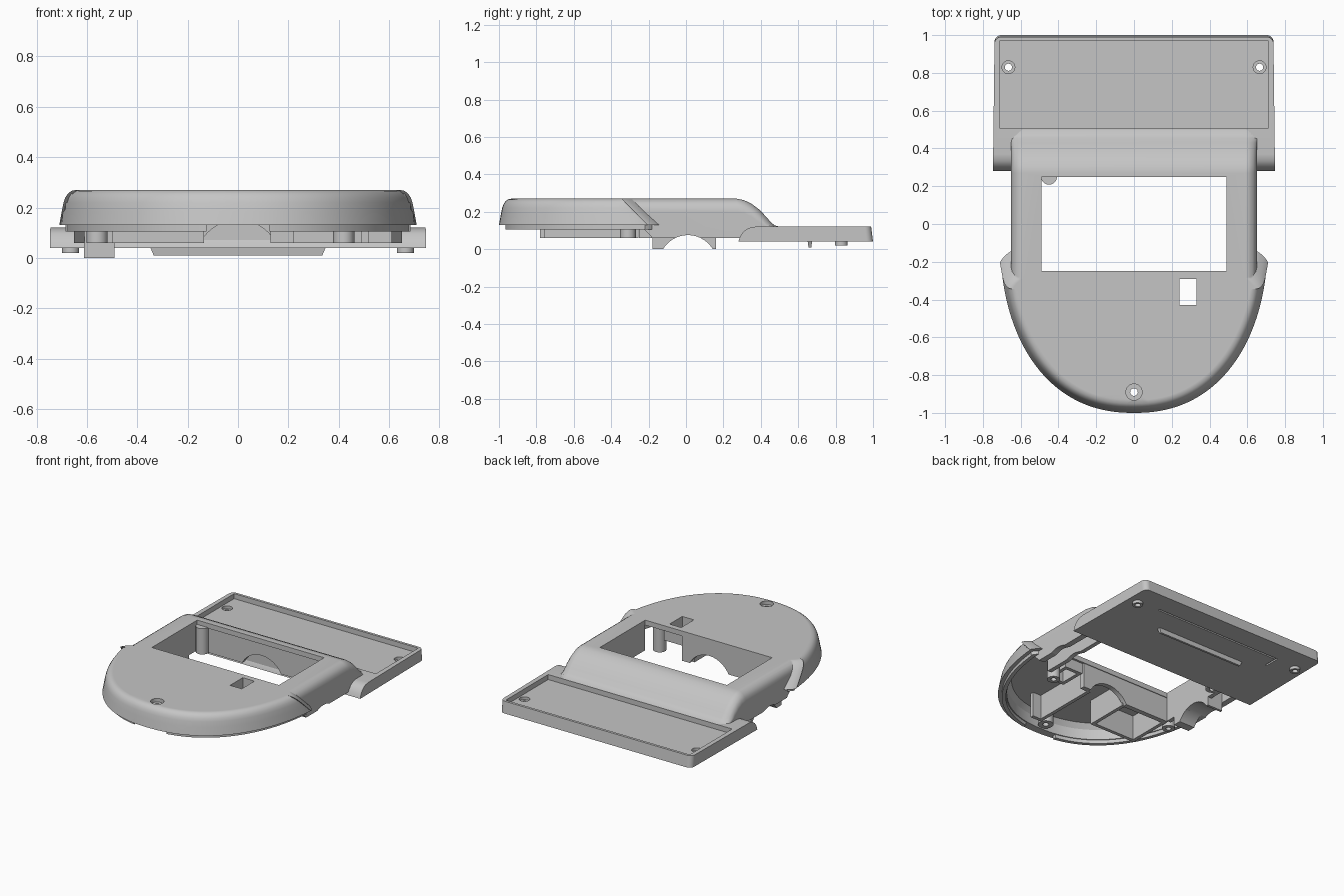
import bpy, bmesh, math
from mathutils import Matrix

if "Cube" in bpy.data.objects:
    bpy.data.objects.remove(bpy.data.objects["Cube"])

grey = bpy.data.materials.new("plain grey")
grey.use_nodes = True
COLOUR = (0.56, 0.56, 0.56, 1)
grey.diffuse_color = COLOUR
grey.node_tree.nodes["Principled BSDF"].inputs["Base Color"].default_value = COLOUR


def make(name, bm):
    bmesh.ops.recalc_face_normals(bm, faces=bm.faces)
    mesh = bpy.data.meshes.new(name)
    bm.to_mesh(mesh)
    bm.free()
    mesh.materials.append(grey)
    ob = bpy.data.objects.new(name, mesh)
    bpy.context.collection.objects.link(ob)
    return ob


def loft(name, rings):
    """Solid through matching closed rings of points."""
    bm = bmesh.new()
    loops = [[bm.verts.new(p) for p in ring] for ring in rings]
    n = len(loops[0])
    for low, high in zip(loops, loops[1:]):
        for i in range(n):
            j = (i + 1) % n
            bm.faces.new((low[i], low[j], high[j], high[i]))
    bm.faces.new(loops[0])
    bm.faces.new(loops[-1])
    return make(name, bm)


def box(name, x0, x1, y0, y1, z0, z1):
    rect = [(x0, y0), (x1, y0), (x1, y1), (x0, y1)]
    return loft(name, [[(x, y, z) for x, y in rect] for z in (z0, z1)])


def rod(name, x, y, z0, z1, r):
    bm = bmesh.new()
    bmesh.ops.create_cone(bm, cap_ends=True, segments=32, radius1=r, radius2=r, depth=z1 - z0,
                          matrix=Matrix.Translation((x, y, (z0 + z1) / 2)))
    return make(name, bm)


def arch(y, radius, z, axis, length):
    """Lying cylinder used to cut an arch."""
    bm = bmesh.new()
    turn = Matrix.Rotation(math.pi / 2, 4, "Y" if axis == "X" else "X")
    bmesh.ops.create_cone(bm, cap_ends=True, segments=64, radius1=radius, radius2=radius,
                          depth=length, matrix=Matrix.Translation((0, y, z)) @ turn)
    return make("arch", bm)


def combine(target, tool, kind="DIFFERENCE"):
    mod = target.modifiers.new("join", "BOOLEAN")
    mod.operation, mod.solver, mod.object = kind, "EXACT", tool
    bpy.context.view_layer.objects.active = target
    bpy.ops.object.modifier_apply(modifier=mod.name)
    bpy.data.objects.remove(tool)


def nose_ring(inset, z, back):
    """Rounded front outline with short curved shoulders behind."""
    a, b, power = 0.71 - inset, 0.95 - inset, 2 / 2.25
    pts = []
    for i in range(73):
        t = math.pi * i / 72
        c, s = math.cos(t), max(math.sin(t), 0)
        pts.append((math.copysign(abs(c) ** power, c) * a,
                    min(-0.05 - b * s ** power, back - 0.03), z))
    shoulder = [(0.008, -0.015), (0.022, 0.002), (0.042, 0.02), (0.065, 0.035)]
    return (pts + [(d - a, back + e, z) for d, e in shoulder]
            + [(a - d, back + e, z) for d, e in reversed(shoulder)])


# Main shell: rounded nose merged with the straight rear housing
layers = [(0, 0.13), (0.01, 0.185), (0.017, 0.22), (0.024, 0.24),
          (0.034, 0.255), (0.048, 0.266), (0.068, 0.27)]
shell = loft("upper_shell", [nose_ring(i, z, -0.175 - (z - 0.13)) for i, z in layers])

top = [(-0.35, 0.27), (0.27, 0.27), (0.31, 0.262), (0.35, 0.243), (0.39, 0.213),
       (0.43, 0.172), (0.455, 0.142), (0.475, 0.127), (0.5, 0.12)]
under = [(0.5, 0.06), (-0.18, 0.06), (-0.25, 0.135), (-0.35, 0.135)]
drops = [(0.652, 0.07), (0.645, 0.04), (0.632, 0.02), (0.612, 0.006), (0.59, 0)]
stations = [(-x, d) for x, d in drops] + [(x, d) for x, d in reversed(drops)]
housing = loft("housing", [[(x, y, max(z - d, 0.118)) for y, z in top]
                           + [(x, y, z) for y, z in under] for x, d in stations])
combine(shell, housing, "UNION")

# Hollow underside
combine(shell, loft("nose_hollow", [nose_ring(0.05, 0.0, -0.24), nose_ring(0.06, 0.2, -0.25),
                                    nose_ring(0.085, 0.235, -0.27)]))
combine(shell, box("housing_hollow", -0.61, 0.61, -0.35, 0.29, -0.1, 0.235))

# Windows and the front screw hole
combine(shell, box("window", -0.49, 0.49, -0.25, 0.25, 0.1, 0.4))
combine(shell, box("small_window", 0.24, 0.33, -0.43, -0.29, 0.1, 0.4))
combine(shell, rod("front_boss", 0, -0.89, 0.135, 0.25, 0.05), "UNION")
combine(shell, rod("front_hole", 0, -0.89, 0, 0.4, 0.02))
combine(shell, rod("front_sink", 0, -0.89, 0.245, 0.3, 0.043))
shaft = box("small_window_shaft", 0.215, 0.355, -0.455, -0.265, 0.16, 0.24)
combine(shaft, box("shaft_hole", 0.24, 0.33, -0.43, -0.29, 0.1, 0.4))

# Bearing arches along the side walls
combine(shell, arch(0.01, 0.155, -0.08, "X", 3))
saddle = box("bearing_saddle", -0.612, -0.49, -0.18, 0.16, 0, 0.15)
combine(saddle, arch(0.01, 0.155, -0.08, "X", 3))
for label, x in (("left", 0.505), ("right", -0.505)):
    wall = box(f"window_side_wall_{label}", x - 0.015, x + 0.015, -0.25, 0.28, 0.06, 0.24)
    combine(wall, arch(0.01, 0.155, -0.08, "X", 3))

# Locating lip under the nose, open at the front
lip = loft("nose_lip", [nose_ring(0.025, z, -0.19) for z in (0.105, 0.14)])
combine(lip, loft("lip_hollow", [nose_ring(0.05, z, -0.1) for z in (0.05, 0.2)]))
combine(lip, box("lip_gap", -0.125, 0.125, -1.1, -0.7, 0, 0.13))
combine(lip, box("lip_end", -0.6, 0.6, -0.3, 0, 0, 0.3))

# Cross walls with central arches
front_wall = box("front_cross_wall", -0.5, 0.21, -0.29, -0.255, 0.06, 0.24)
rear_wall = box("rear_cross_wall", -0.61, 0.61, 0.26, 0.295, 0.06, 0.238)
for wall, y in ((front_wall, -0.27), (rear_wall, 0.28)):
    combine(wall, arch(y, 0.17, -0.02, "Y", 0.2))

# Ribs forming compartments beneath the nose
ribs = [(0.13, 0.155, -0.78, -0.28), (0.13, 0.22, -0.78, -0.755),
        (-0.16, -0.135, -0.6, -0.28), (-0.5, -0.135, -0.6, -0.575), (-0.5, -0.475, -0.6, -0.28)]
for k, (x0, x1, y0, y1) in enumerate(ribs):
    box(f"compartment_rib_{k + 1}", x0, x1, y0, y1, 0.06, 0.24)

# Hollow screw posts
posts = [("front_left", 0.42, -0.31), ("front_right", -0.56, -0.32), ("rear_right", -0.45, 0.25)]
for label, x, y in posts:
    post = rod(f"screw_post_{label}", x, y, 0.06, 0.24, 0.042)
    combine(post, rod("bore", x, y, 0.05, 0.12, 0.018))

# Rear tray with rounded back corners and curved front ears
side = [(0.28, 0.04), (0.29, 0.07), (0.31, 0.097), (0.335, 0.113), (0.37, 0.12),
        (0.99, 0.12), (1.0, 0.04)]
tray = loft("rear_tray", [[(sx * (0.75 - 0.012 * y), y, z) for y, z in side] for sx in (-1, 1)])
bm = bmesh.new()
bm.from_mesh(tray.data)
corners = [e for e in bm.edges if all(v.co.y > 0.98 for v in e.verts)
           and abs(e.verts[0].co.z - e.verts[1].co.z) > 0.05]
bmesh.ops.bevel(bm, geom=corners, offset=0.035, segments=6, profile=0.5, affect="EDGES")
bm.to_mesh(tray.data)
bm.free()
combine(tray, box("tray_recess", -0.71, 0.71, 0.505, 0.972, 0.085, 0.3))
for sx in (-1, 1):
    combine(tray, rod("tray_boss", sx * 0.665, 0.83, 0.02, 0.06, 0.034), "UNION")
    combine(tray, rod("tray_hole", sx * 0.665, 0.83, 0, 0.2, 0.019))
    combine(tray, rod("tray_sink", sx * 0.665, 0.83, 0.065, 0.2, 0.034))

# Groove and rib on the tray underside
combine(tray, box("long_groove", -0.5, 0.5, 0.84, 0.852, 0.03, 0.05))
combine(tray, box("short_groove", -0.5, -0.488, 0.74, 0.845, 0.03, 0.05))
loft("tray_rib", [[(-w, y0, z), (w, y0, z), (w, y1, z), (-w, y1, z)]
                  for w, y0, y1, z in ((0.335, 0.655, 0.67, 0.01), (0.35, 0.65, 0.675, 0.045))])

# Smooth the curved faces, keep flat faces flat and sharp edges sharp
for ob in bpy.context.scene.objects:
    if ob.type == "MESH":
        bpy.ops.object.select_all(action="DESELECT")
        ob.select_set(True)
        bpy.context.view_layer.objects.active = ob
        bpy.ops.object.shade_smooth_by_angle(angle=math.radians(32))
        ob.modifiers.new("even_shading", "WEIGHTED_NORMAL").keep_sharp = True
